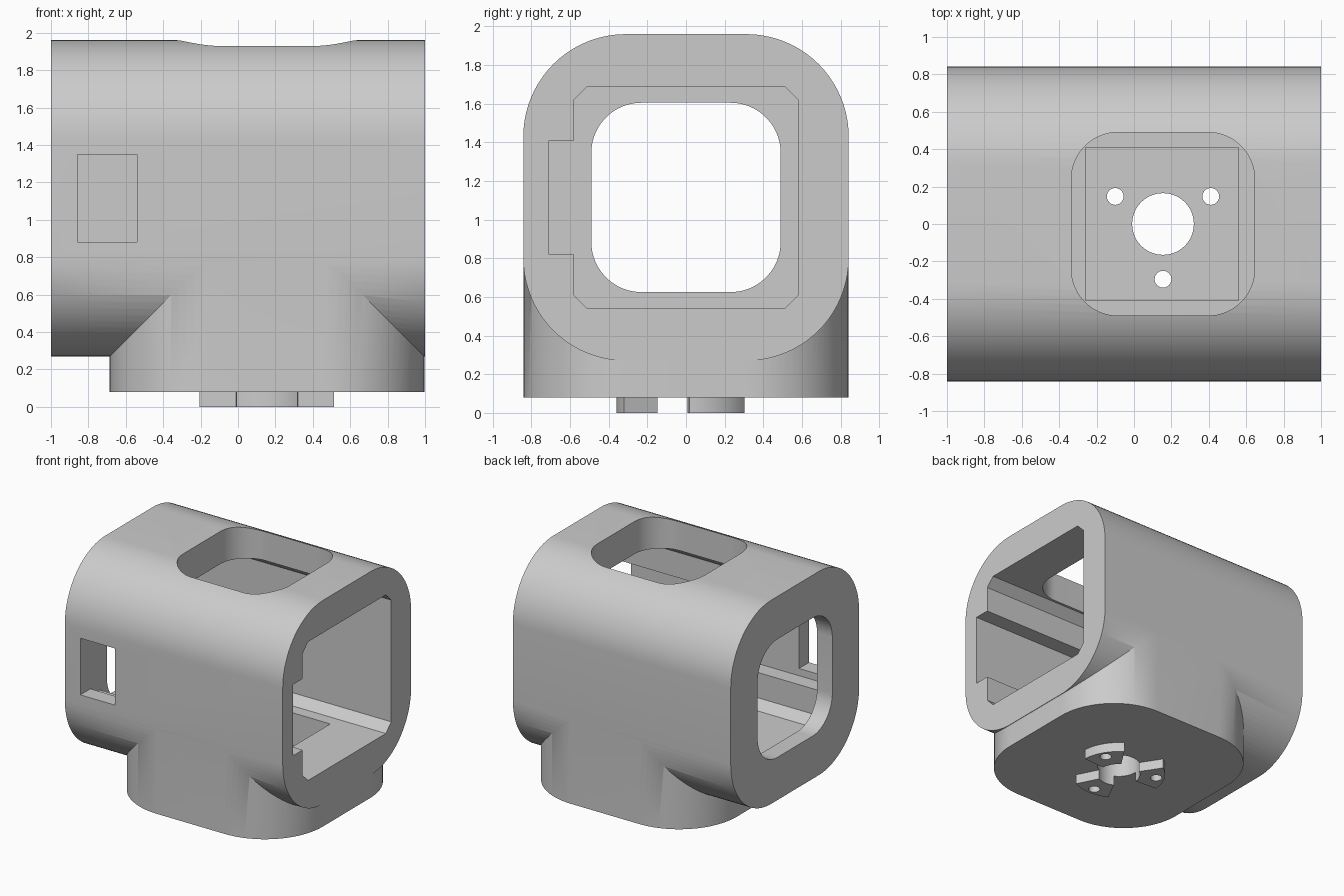
import bpy, bmesh
from math import sin, cos, pi, radians
from mathutils import Vector

if "Cube" in bpy.data.objects:
    bpy.data.objects.remove(bpy.data.objects["Cube"])

grey = bpy.data.materials.new("plain grey")
grey.use_nodes = True
COLOUR = (0.6, 0.6, 0.6, 1)
grey.diffuse_color = COLOUR
grey.node_tree.nodes["Principled BSDF"].inputs["Base Color"].default_value = COLOUR

MID_Z = 1.115     # axis height of the housing
MID_X = 0.155     # axis of the base, top opening and tabs
BORE = 0.165


def prism(name, outline, axis, low, high):
    """Extrude an outline along axis: 'x' takes (y, z), 'y' takes (x, z), 'z' takes (x, y)."""
    place = {"x": lambda a, b: (low, a, b), "y": lambda a, b: (a, low, b),
             "z": lambda a, b: (a, b, low)}[axis]
    step = Vector([(high - low) * (axis == k) for k in "xyz"])
    bm = bmesh.new()
    face = bm.faces.new([bm.verts.new(place(a, b)) for a, b in outline])
    out = bmesh.ops.extrude_face_region(bm, geom=[face])
    bmesh.ops.translate(bm, vec=step, verts=[g for g in out["geom"] if isinstance(g, bmesh.types.BMVert)])
    bmesh.ops.recalc_face_normals(bm, faces=bm.faces)
    mesh = bpy.data.meshes.new(name)
    bm.to_mesh(mesh)
    bm.free()
    mesh.materials.append(grey)
    obj = bpy.data.objects.new(name, mesh)
    bpy.context.collection.objects.link(obj)
    return obj


def arc(cx, cy, r, start, end, n):
    return [(cx + r * cos(radians(start + (end - start) * i / n)),
             cy + r * sin(radians(start + (end - start) * i / n))) for i in range(n + 1)]


def rounded(cx, cy, half_w, half_h, r, n=20):
    pts = []
    for k, (sx, sy) in enumerate([(1, 1), (-1, 1), (-1, -1), (1, -1)]):
        pts += arc(cx + sx * (half_w - r), cy + sy * (half_h - r), r, 90 * k, 90 * k + 90, n)
    return pts


def circle(cx, cy, r, n=48):
    return arc(cx, cy, r, 0, 360, n)[:-1]


def combine(target, tool, operation):
    mod = target.modifiers.new(operation, "BOOLEAN")
    mod.operation, mod.solver, mod.object = operation, "EXACT", tool
    bpy.context.view_layer.objects.active = target
    bpy.ops.object.modifier_apply(modifier=mod.name)
    bpy.data.objects.remove(tool)


def smooth(obj):
    bpy.ops.object.select_all(action="DESELECT")
    obj.select_set(True)
    bpy.context.view_layer.objects.active = obj
    bpy.ops.object.shade_smooth_by_angle(angle=radians(30))


# Horizontal sleeve joined to an upright base of the same section
housing = prism("housing", rounded(0, MID_Z, 0.842, 0.845, 0.53), "x", -1, 1)
base = prism("base", rounded(MID_X, 0, 0.841, 0.841, 0.53), "z", 0.08, MID_Z)
combine(housing, base, "UNION")

# Chamfered cavity with a side slot, open at the left end
w, c = 0.58, 0.07
top, bottom = MID_Z + 0.575, MID_Z - 0.575
cavity = [(-w + c, bottom), (w - c, bottom), (w, bottom + c), (w, top - c), (w - c, top),
          (-w + c, top), (-w, top - c), (-w, 1.41), (-0.71, 1.41), (-0.71, 0.82),
          (-w, 0.82), (-w, bottom + c)]
combine(housing, prism("cavity", cavity, "x", -0.86, 1.2), "DIFFERENCE")

# End window, top opening, front window and floor pocket
cuts = [
    ("end_window", rounded(0, MID_Z, 0.49, 0.49, 0.26), "x", -1.2, -0.7),
    ("top_opening", rounded(MID_X, 0, 0.49, 0.49, 0.25), "z", 1.5, 2.2),
    ("front_window", [(-0.858, 0.88), (-0.54, 0.88), (-0.54, 1.35), (-0.858, 1.35)], "y", -1, -0.55),
    ("floor_pocket", [(-0.26, -0.41), (0.56, -0.41), (0.56, 0.41), (-0.26, 0.41)], "z", 0.27, 0.7),
    ("centre_bore", circle(MID_X, 0, BORE), "z", -0.1, 0.5),
]
for cut in cuts:
    combine(housing, prism(*cut), "DIFFERENCE")

# Three locking tabs under the base, each with a screw hole
for side, angle in (("left", 30), ("right", 150), ("front", 270)):
    sector = arc(MID_X, 0, 0.36, angle - 27, angle + 27, 14) + arc(MID_X, 0, BORE, angle + 27, angle - 27, 10)
    tab = prism(side + "_locking_tab", sector, "z", 0, 0.08)
    hole = circle(MID_X + 0.295 * cos(radians(angle)), 0.295 * sin(radians(angle)), 0.045, 24)
    for part in (housing, tab):
        combine(part, prism("screw_hole", hole, "z", -0.1, 0.5), "DIFFERENCE")
    smooth(tab)
smooth(housing)
